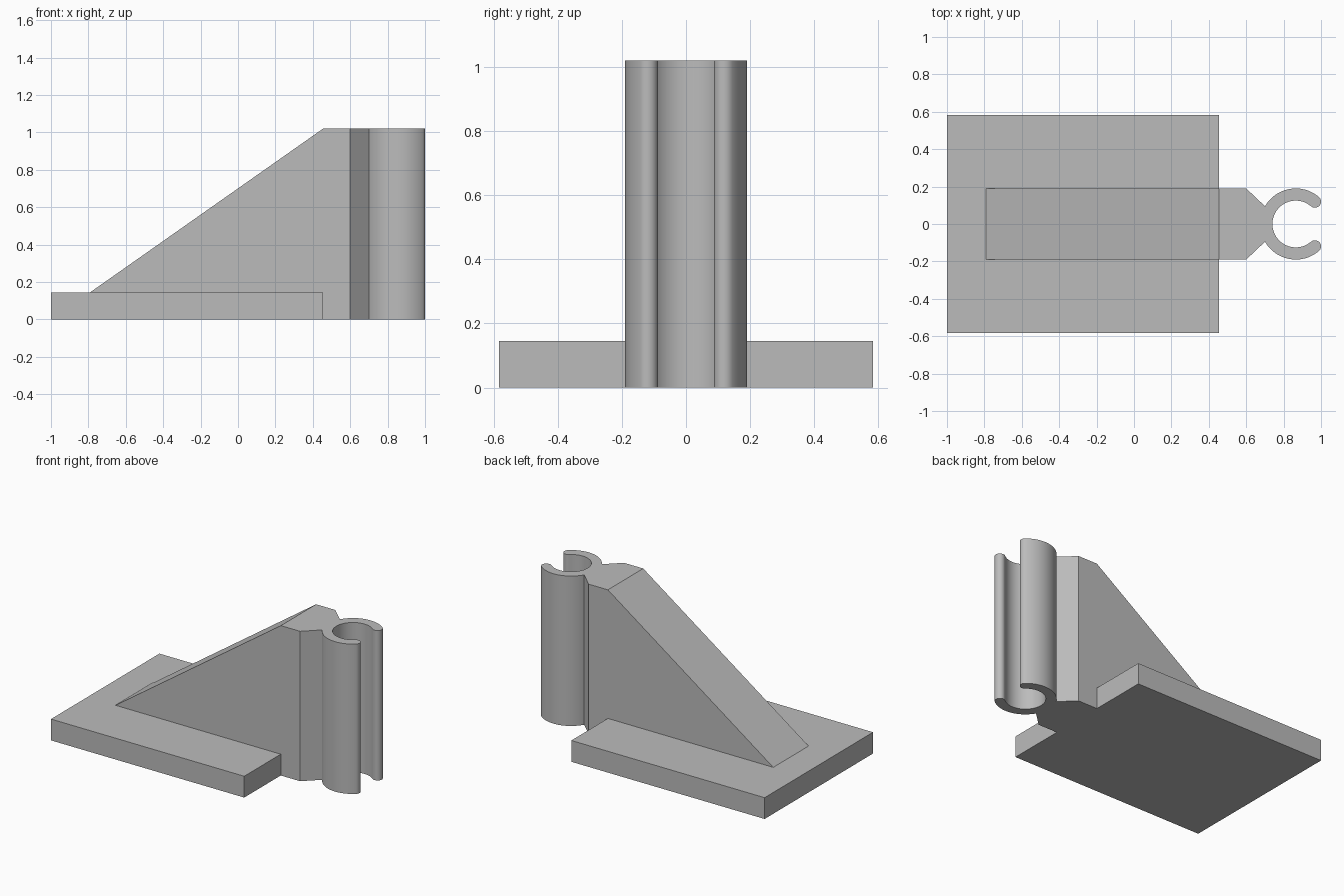
import bpy, bmesh, math
from mathutils import Vector

if "Cube" in bpy.data.objects:
    bpy.data.objects.remove(bpy.data.objects["Cube"])

BASE_H, TOP = 0.145, 1.02
EDGE_X, TOE_X = 0.455, -0.79      # base edge / foot of the sloped web
CX, R_OUT, R_IN = 0.865, 0.19, 0.125
R_MID, R_TIP = (R_OUT + R_IN) / 2, (R_OUT - R_IN) / 2

grey = bpy.data.materials.new("plain grey")
grey.diffuse_color = (0.5, 0.5, 0.5, 1)
grey.use_nodes = True
grey.node_tree.nodes["Principled BSDF"].inputs["Base Color"].default_value = grey.diffuse_color


def arc(cx, cy, r, a0, a1, n):
    """Points along an arc, angles in degrees."""
    return [(cx + r * math.cos(math.radians(a0 + (a1 - a0) * i / n)),
             cy + r * math.sin(math.radians(a0 + (a1 - a0) * i / n)))
            for i in range(n + 1)]


def prism(name, outline, height, slope=None):
    """Extrude an outline upward; optionally trim it with a plane (point, normal)."""
    bm = bmesh.new()
    face = bm.faces.new([bm.verts.new((x, y, 0)) for x, y in outline])
    ext = bmesh.ops.extrude_face_region(bm, geom=[face], use_keep_orig=True)
    top = [v for v in ext["geom"] if isinstance(v, bmesh.types.BMVert)]
    bmesh.ops.translate(bm, verts=top, vec=(0, 0, height))
    if slope:
        bmesh.ops.bisect_plane(bm, geom=bm.verts[:] + bm.edges[:] + bm.faces[:],
                               plane_co=slope[0], plane_no=slope[1], clear_outer=True)
        bmesh.ops.holes_fill(bm, edges=[e for e in bm.edges if e.is_boundary])
    bmesh.ops.recalc_face_normals(bm, faces=bm.faces)
    mesh = bpy.data.meshes.new(name)
    bm.to_mesh(mesh)
    bm.free()
    mesh.materials.append(grey)
    obj = bpy.data.objects.new(name, mesh)
    bpy.context.collection.objects.link(obj)
    return obj


# Web, neck and open clip share one plan outline
tip = 49.4                                            # half opening angle of the clip
root = math.degrees(math.atan2(0.095, 0.70 - CX))     # where the neck meets the clip
tx, ty = CX + R_MID * math.cos(math.radians(tip)), R_MID * math.sin(math.radians(tip))
outline = [(TOE_X, -0.19), (0.60, -0.19)]
outline += arc(CX, 0, R_OUT, -root, -tip, 24)                      # lower outer arm
outline += arc(tx, -ty, R_TIP, -tip, 180 - tip, 12)[1:-1]          # lower rounded tip
outline += arc(CX, 0, R_IN, 360 - tip, tip, 48)                    # inner bore
outline += arc(tx, ty, R_TIP, 180 + tip, 360 + tip, 12)[1:-1]      # upper rounded tip
outline += arc(CX, 0, R_OUT, tip, root, 24)                        # upper outer arm
outline += [(0.60, 0.19), (TOE_X, 0.19)]

normal = Vector((-(TOP - BASE_H), 0, EDGE_X - TOE_X)).normalized()
bracket = prism("clip_bracket", outline, TOP, (Vector((TOE_X, 0, BASE_H)), normal))

# Base plate, fused with the bracket
plate = prism("base_plate_helper",
              [(-1, -0.583), (EDGE_X, -0.583), (EDGE_X, 0.583), (-1, 0.583)], BASE_H)
fuse = bracket.modifiers.new("fuse_base", 'BOOLEAN')
fuse.operation, fuse.solver, fuse.object = 'UNION', 'EXACT', plate
bpy.context.view_layer.objects.active = bracket
bracket.select_set(True)
bpy.ops.object.modifier_apply(modifier=fuse.name)
bpy.data.objects.remove(plate, do_unlink=True)

bpy.ops.object.shade_smooth_by_angle(angle=math.radians(30))
